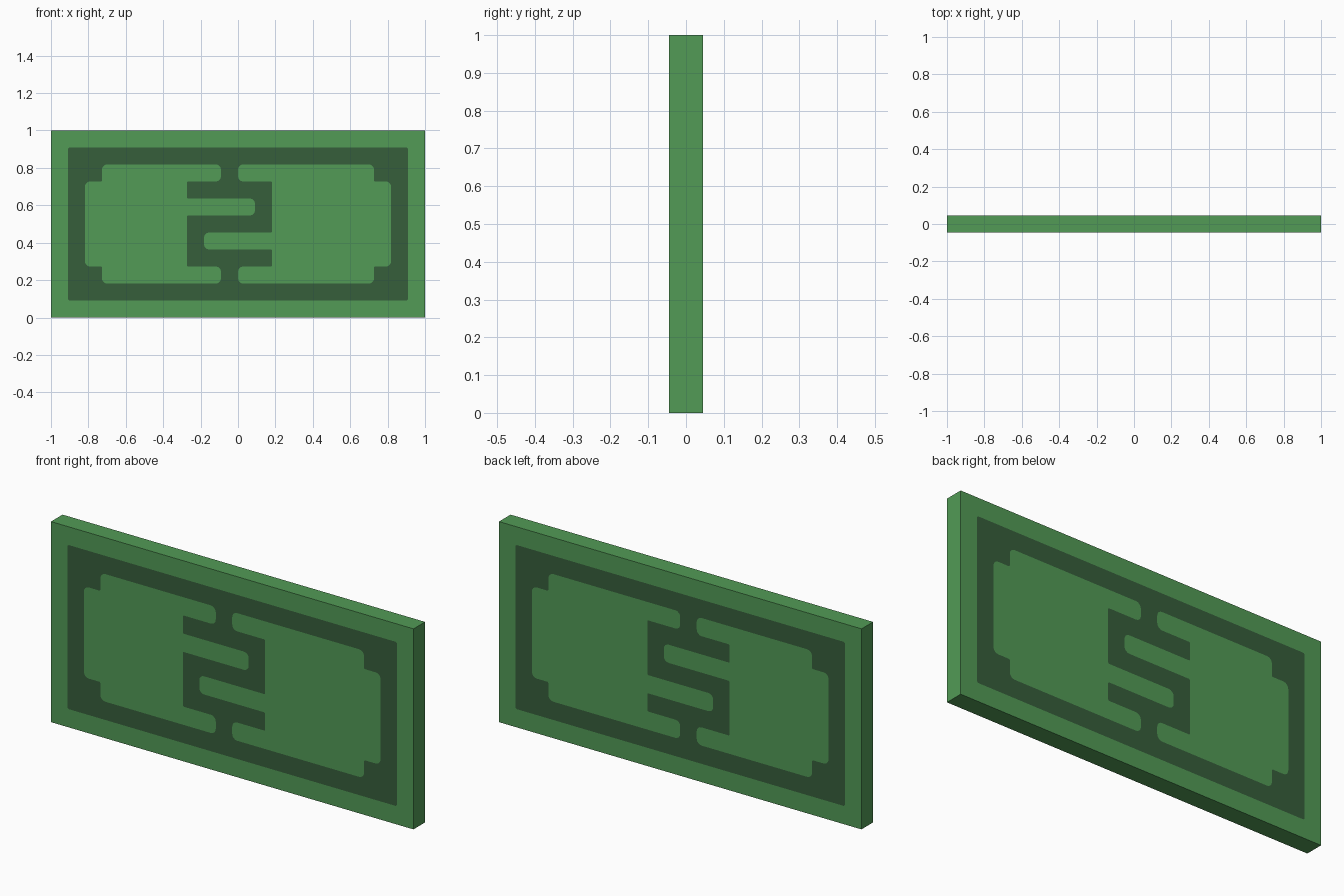
import bpy, bmesh, math
from mathutils import Vector

if "Cube" in bpy.data.objects:
    bpy.data.objects.remove(bpy.data.objects["Cube"])

CELL = 1 / 11          # the design sits on a 22 x 11 grid of squares
HALF = CELL / 2        # half thickness


def material(name, rgb):
    m = bpy.data.materials.new(name)
    m.diffuse_color = (*rgb, 1)
    m.use_nodes = True
    m.node_tree.nodes["Principled BSDF"].inputs["Base Color"].default_value = m.diffuse_color
    return m


def rounded(points, convex, concave, steps=4):
    """Counter-clockwise grid outline with rounded corners, in x/z units."""
    pts = [Vector((c * CELL - 1, r * CELL)) for c, r in points]
    out = []
    for i, p in enumerate(pts):
        a = (pts[i - 1] - p).normalized()
        b = (pts[(i + 1) % len(pts)] - p).normalized()
        r = convex if a.x * b.y - a.y * b.x < 0 else concave
        if r == 0:
            out.append(p)
            continue
        for k in range(steps + 1):
            t = math.pi / 2 * k / steps
            out.append(p + (a + b) * r - b * r * math.cos(t) - a * r * math.sin(t))
    return out


# Outlines: slab edge, dark frame, and the two light panels
edge = rounded([(0, 0), (22, 0), (22, 11), (0, 11)], 0, 0)
frame = rounded([(1, 1), (21, 1), (21, 10), (1, 10)], 0.01, 0.01)
left = rounded([(3, 2), (10, 2), (10, 3), (8, 3), (8, 6), (12, 6), (12, 7), (8, 7),
                (8, 8), (10, 8), (10, 9), (3, 9), (3, 8), (2, 8), (2, 3), (3, 3)],
               0.027, 0.007)
right = rounded([(11, 2), (19, 2), (19, 3), (20, 3), (20, 8), (19, 8), (19, 9), (11, 9),
                 (11, 8), (13, 8), (13, 5), (9, 5), (9, 4), (13, 4), (13, 3), (11, 3)],
                0.027, 0.007)

bm = bmesh.new()


def fill(loops, y, mat):
    """Flat region bounded by the loops (later loops are holes)."""
    edges = []
    for loop in loops:
        vs = [bm.verts.new((p.x, y, p.y)) for p in loop]
        edges += [bm.edges.new((vs[i - 1], vs[i])) for i in range(len(vs))]
    n = Vector((0, math.copysign(1, y), 0))
    geom = bmesh.ops.triangle_fill(bm, edges=edges, use_beauty=True, normal=n)["geom"]
    for f in geom:
        if isinstance(f, bmesh.types.BMFace):
            f.material_index = mat
            f.normal_update()
            if f.normal.dot(n) < 0:
                f.normal_flip()


# Front and back: light border, dark pattern, light panels
for y in (-HALF, HALF):
    fill([edge, frame], y, 0)
    fill([frame, left, right], y, 1)
    fill([left], y, 0)
    fill([right], y, 0)

# Rim around the slab
for i in range(4):
    a, b = edge[i - 1], edge[i]
    bm.faces.new([bm.verts.new(v) for v in ((a.x, -HALF, a.y), (b.x, -HALF, b.y),
                                            (b.x, HALF, b.y), (a.x, HALF, a.y))])
bmesh.ops.remove_doubles(bm, verts=bm.verts, dist=1e-5)
bmesh.ops.recalc_face_normals(bm, faces=bm.faces)

mesh = bpy.data.meshes.new("banknote")
bm.to_mesh(mesh)
bm.free()
mesh.materials.append(material("light green", (0.084, 0.328, 0.093)))
mesh.materials.append(material("dark green", (0.037, 0.112, 0.044)))
bpy.context.collection.objects.link(bpy.data.objects.new("banknote", mesh))
